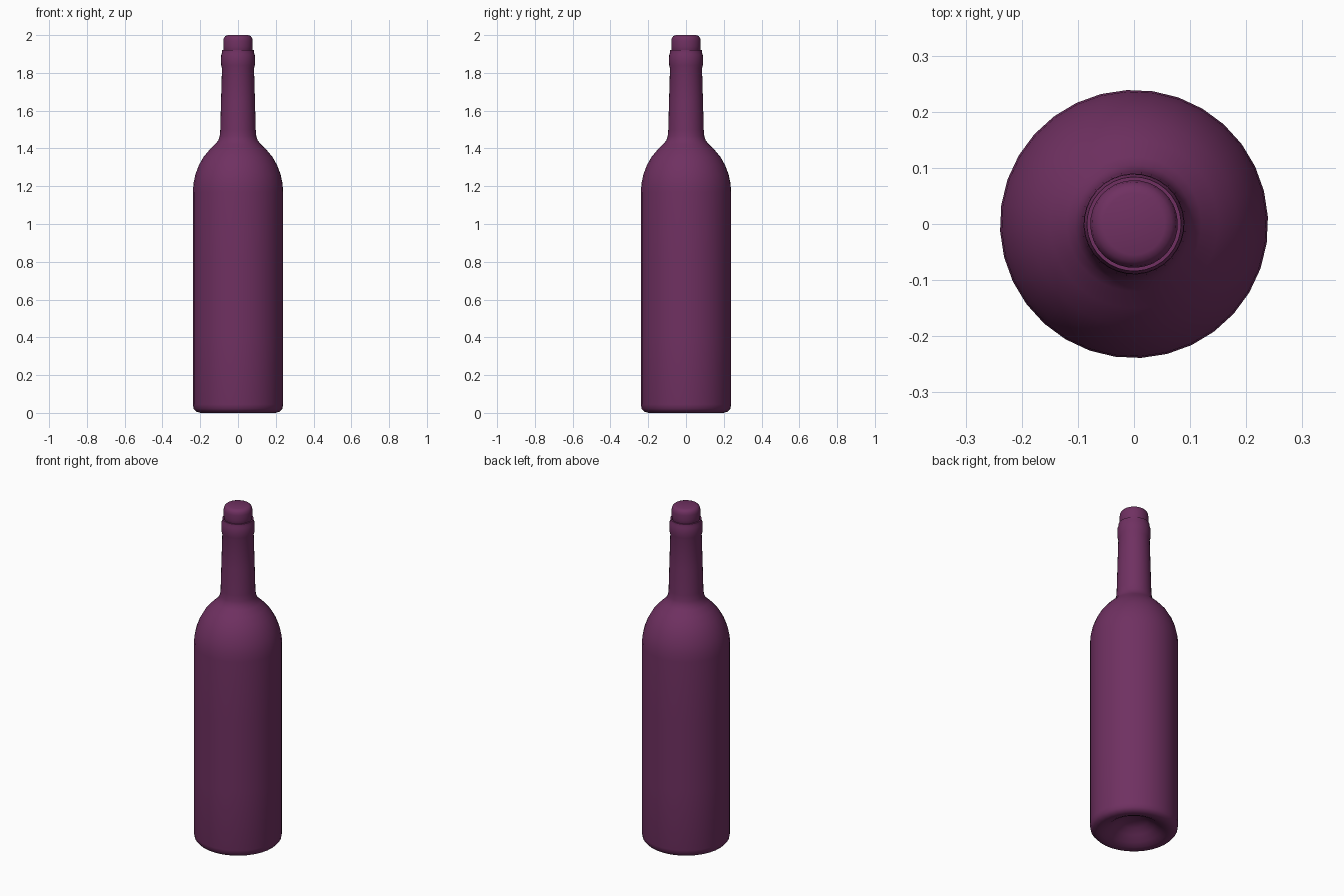
import bpy, bmesh, math

if "Cube" in bpy.data.objects:
    bpy.data.objects.remove(bpy.data.objects["Cube"])

SIDES = 32

mat = bpy.data.materials.new("plum")
mat.diffuse_color = (0.16, 0.03, 0.12, 1)
mat.use_nodes = True
mat.node_tree.nodes["Principled BSDF"].inputs["Base Color"].default_value = mat.diffuse_color


def lathe(name, profile):
    """Spin an (r, z) profile around the z axis."""
    bm = bmesh.new()
    a = math.radians(3)
    verts = [bm.verts.new((r * math.cos(a), r * math.sin(a), z)) for r, z in profile]
    edges = [bm.edges.new(pair) for pair in zip(verts, verts[1:])]
    bmesh.ops.spin(bm, geom=verts + edges, cent=(0, 0, 0), axis=(0, 0, 1),
                   angle=2 * math.pi, steps=SIDES, use_duplicate=False)
    bmesh.ops.remove_doubles(bm, verts=bm.verts, dist=0.0005)
    bmesh.ops.recalc_face_normals(bm, faces=bm.faces)
    mesh = bpy.data.meshes.new(name)
    bm.to_mesh(mesh)
    bm.free()
    obj = bpy.data.objects.new(name, mesh)
    bpy.context.collection.objects.link(obj)
    mesh.materials.append(mat)
    bpy.ops.object.select_all(action='DESELECT')
    obj.select_set(True)
    bpy.context.view_layer.objects.active = obj
    bpy.ops.object.shade_smooth_by_angle(angle=math.radians(50))
    return obj


# Bottle: hollowed base, straight body, round shoulder, tapered neck, lip, mouth
lathe("bottle", [
    (0, 0.085), (0.04, 0.082), (0.075, 0.07), (0.11, 0.045), (0.145, 0.018),
    (0.175, 0.004), (0.2, 0.0), (0.222, 0.007), (0.235, 0.022), (0.239, 0.045),
    (0.239, 0.4), (0.239, 0.8), (0.239, 1.17), (0.236, 1.215), (0.226, 1.262),
    (0.208, 1.31), (0.183, 1.355), (0.15, 1.394), (0.12, 1.423), (0.105, 1.442),
    (0.097, 1.465), (0.094, 1.5), (0.09, 1.65), (0.085, 1.825),
    (0.089, 1.84), (0.09, 1.865), (0.089, 1.895), (0.085, 1.905), (0.084, 1.92),
    (0.077, 1.92), (0.073, 1.9), (0.073, 1.8),
])

# Cork: plug seated in the mouth with rounded top
lathe("cork", [
    (0, 1.8), (0.07, 1.8), (0.072, 1.91), (0.077, 1.925), (0.078, 1.94),
    (0.078, 1.97), (0.075, 1.985), (0.067, 1.995), (0.055, 2.0), (0, 2.0),
])
